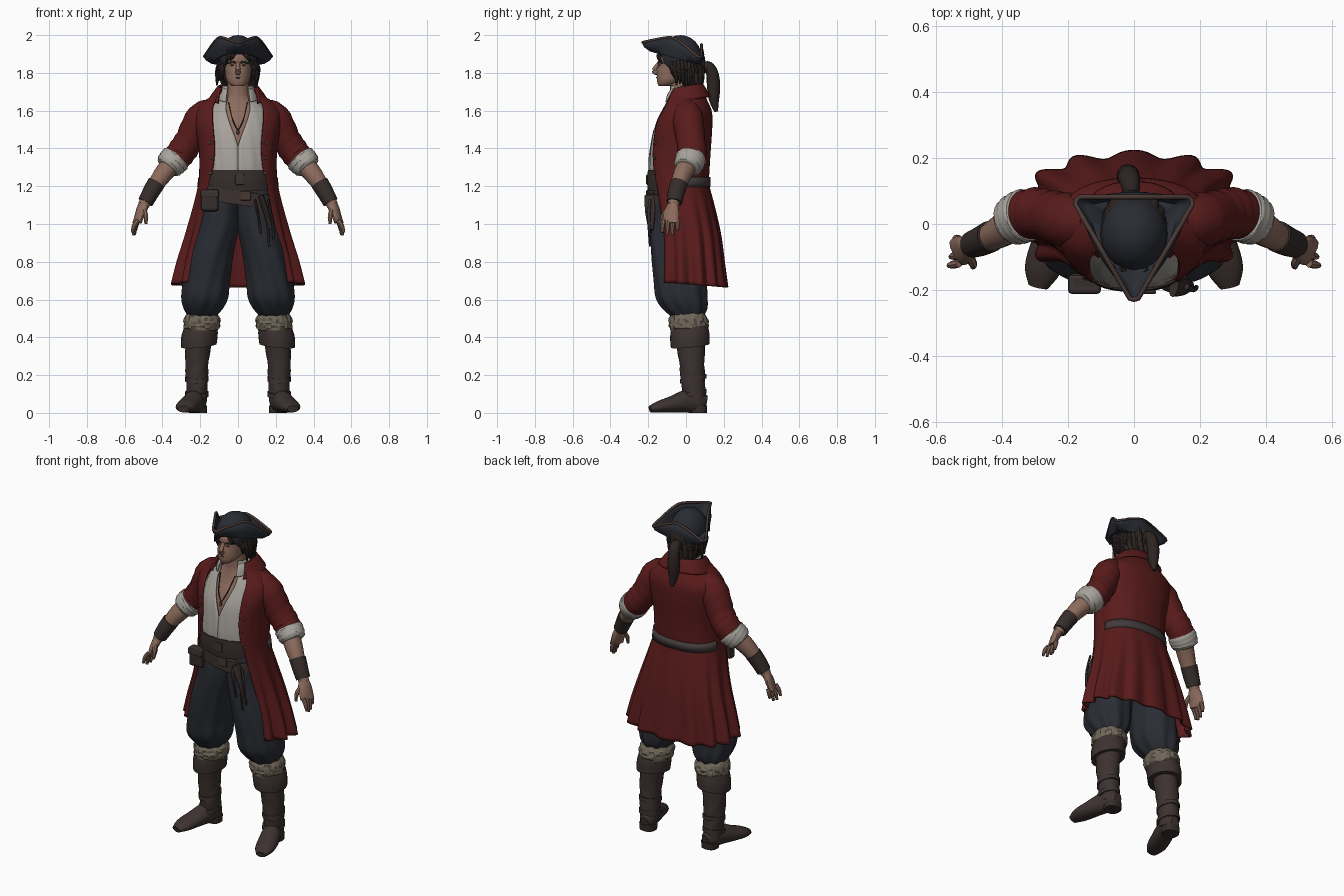
import bpy, bmesh, math, random
from mathutils import Vector
random.seed(4)

COLOURS = dict(red_cloth=(.102, .011, .011), navy_cloth=(.022, .025, .033), boot_leather=(.046, .032, .030),
               belt_leather=(.036, .026, .024), linen=(.39, .365, .33), skin=(.265, .148, .108),
               hair=(.026, .018, .016), fur=(.165, .135, .10), trim=(.065, .040, .034), grey_leather=(.056, .044, .044))
MATS = {}
for key, c in COLOURS.items():
    MATS[key] = bpy.data.materials.new(key)
    MATS[key].diffuse_color = (*c, 1)


def finish(name, bm, mat, mirror=False, thick=0, angle=40, bevel=0):
    for v in bm.verts:
        v.co.z = max(v.co.z, 0)
    bmesh.ops.recalc_face_normals(bm, faces=bm.faces)
    me = bpy.data.meshes.new(name)
    bm.to_mesh(me)
    bm.free()
    me.materials.append(MATS[mat])
    if angle:
        me.polygons.foreach_set("use_smooth", [True] * len(me.polygons))
        me.set_sharp_from_angle(angle=math.radians(angle))
    ob = bpy.data.objects.new(name, me)
    bpy.context.collection.objects.link(ob)
    if thick:
        m = ob.modifiers.new("thickness", 'SOLIDIFY')
        m.thickness, m.offset = thick, 0
    if bevel:
        m = ob.modifiers.new("bevel", 'BEVEL')
        m.width, m.segments = bevel, 2
    if mirror:
        m = ob.modifiers.new("mirror", 'MIRROR')
        m.use_mirror_merge = False
    return ob


def grid(name, rows, mat, closed=True, cap=True, **kw):
    """Join rows of points into a surface."""
    bm = bmesh.new()
    vs = [[bm.verts.new(p) for p in r] for r in rows]
    n = len(vs[0])
    for a, b in zip(vs, vs[1:]):
        for j in range(n if closed else n - 1):
            bm.faces.new((a[j], a[(j + 1) % n], b[(j + 1) % n], b[j]))
    if closed and cap:
        bm.faces.new(vs[0])
        bm.faces.new(vs[-1])
    return finish(name, bm, mat, **kw)


def curve(pts, k):
    """Catmull-Rom interpolation of tuples."""
    out = []
    for i in range(len(pts) - 1):
        q = [pts[max(0, min(len(pts) - 1, i + d))] for d in (-1, 0, 1, 2)]
        for s in range(k):
            t = s / k
            out.append(tuple(.5 * (2 * b + (c - a) * t + (2 * a - 5 * b + 4 * c - d) * t * t
                                   + (3 * b - a - 3 * c + d) * t ** 3) for a, b, c, d in zip(*q)))
    return out + [tuple(pts[-1])]


def pw(v, p):
    return math.copysign(abs(v) ** p, v)


def shell(name, rows, mat, n=48, k=4, p=.85, tilt=(0, 0), freq=10, twist=0, jitter=0, **kw):
    """Horizontal rings: z, cx, cy, rx, ry, front opening angle, fold depth."""
    closed = all(r[5] == 0 for r in rows)
    pts = []
    for z, cx, cy, rx, ry, t0, a in curve(rows, k):
        t0, ring = max(t0, 0), []
        for j in range(n if closed else n + 1):
            t = t0 + (2 * math.pi - 2 * t0) * j / n
            w = 1 + a * math.cos(freq * t + twist * z) + random.uniform(-jitter, jitter)
            x, y = rx * w * pw(math.sin(t), p), ry * w * pw(math.cos(t), p)
            ring.append((cx + x, cy - y, z + tilt[0] * x - tilt[1] * y))
        pts.append(ring)
    return grid(name, pts, mat, closed, **kw)


def tube(name, path, mat, n=14, k=4, wrinkle=0, **kw):
    """Round limb along a path of x, y, z, width, height."""
    path = curve([q if len(q) == 5 else (*q, q[3]) for q in path], k)
    pts = []
    for i, q in enumerate(path):
        tan = (Vector(path[min(i + 1, len(path) - 1)][:3]) - Vector(path[max(i - 1, 0)][:3])).normalized()
        side = tan.cross(Vector((0, 0, 1)))
        side = side.normalized() if side.length > .05 else Vector((1, 0, 0))
        up = side.cross(tan)
        ring = []
        for j in range(n):
            t = 2 * math.pi * j / n
            w = 1 + wrinkle * math.sin(2.2 * i + 2 * math.sin(t))
            ring.append(Vector(q[:3]) + side * q[3] * w * math.cos(t) + up * q[4] * w * math.sin(t))
        pts.append(ring)
    return grid(name, pts, mat, **kw)


def box(name, loc, size, mat, bevel=.008, **kw):
    bm = bmesh.new()
    bmesh.ops.create_cube(bm, size=1)
    for v in bm.verts:
        v.co = Vector([v.co[i] * size[i] + loc[i] for i in range(3)])
    return finish(name, bm, mat, angle=0, bevel=bevel, **kw)


def ball(name, loc, size, mat, **kw):
    bm = bmesh.new()
    bmesh.ops.create_uvsphere(bm, u_segments=20, v_segments=12, radius=1)
    for v in bm.verts:
        v.co = Vector([v.co[i] * size[i] + loc[i] for i in range(3)])
    return finish(name, bm, mat, **kw)


# Boots with heel, straps, turned cuffs and fur
shell("boot_shaft", [(.05, .218, .045, .052, .058, 0, 0), (.11, .217, .042, .055, .062, 0, .02), (.18, .218, .036, .058, .064, 0, .03),
                     (.28, .217, .03, .063, .068, 0, .03), (.4, .205, .022, .072, .08, 0, 0)], "boot_leather", n=24, freq=4, twist=60, p=1, mirror=True)
tube("boot_foot", [(.208, .108, .05, .025, .04), (.212, .075, .055, .046, .055), (.232, 0, .06, .054, .06), (.256, -.07, .045, .058, .045),
                   (.278, -.14, .032, .054, .032), (.29, -.19, .02, .03, .018)], "boot_leather", n=18, mirror=True)
shell("boot_heel", [(0, .212, .065, .047, .045, 0, 0), (.04, .212, .065, .049, .047, 0, 0)], "belt_leather", n=20, k=1, p=.8, mirror=True)
for z in (.1, .18):
    shell("boot_strap", [(z - .012, .218, .038, .062, .07, 0, 0), (z + .012, .218, .038, .062, .07, 0, 0)],
          "boot_leather", n=24, k=1, p=1, tilt=(0, .2), mirror=True)
shell("boot_cuff", [(.355, .207, .022, .092, .1, 0, .02), (.41, .204, .02, .095, .102, 0, .02), (.46, .198, .018, .088, .096, 0, 0)],
      "boot_leather", n=32, freq=4, p=.95, tilt=(-.1, .1), mirror=True)
shell("fur_cuff", [(.435, .192, .014, .086, .096, 0, 0), (.46, .192, .014, .096, .105, 0, 0), (.5, .19, .012, .095, .103, 0, 0),
                   (.53, .19, .012, .075, .085, 0, 0)], "fur", n=40, k=3, p=1, jitter=.05, angle=0, mirror=True)

# Baggy trousers
shell("trouser_leg", [(1.22, .09, -.045, .085, .115, 0, 0), (1.12, .097, -.043, .1, .138, 0, 0), (1.0, .102, -.042, .107, .143, 0, .012), (.85, .14, -.036, .116, .147, 0, .018),
                      (.7, .166, -.028, .122, .14, 0, .025), (.61, .175, -.022, .122, .135, 0, .035), (.55, .182, -.005, .1, .114, 0, .05),
                      (.5, .19, .01, .065, .075, 0, .03)], "navy_cloth", n=64, freq=9, twist=9, p=.95, mirror=True)

# Chest, neck and open shirt
shell("chest_and_neck", [(1.3, 0, -.035, .16, .135, 0, 0), (1.5, 0, -.02, .17, .135, 0, 0), (1.6, 0, 0, .145, .108, 0, 0), (1.66, 0, -.01, .08, .078, 0, 0),
                         (1.7, 0, -.02, .06, .064, 0, 0), (1.79, 0, -.025, .055, .06, 0, 0)], "skin", p=.95)
shell("shirt", [(1.19, 0, -.04, .178, .146, 0, .01), (1.3, 0, -.045, .175, .15, 0, .015), (1.41, 0, -.035, .18, .15, .0, .015),
                (1.5, 0, -.02, .185, .146, .12, .012), (1.6, 0, 0, .16, .122, .34, .01), (1.66, 0, -.005, .098, .094, .55, 0),
                (1.73, 0, -.015, .078, .08, .7, 0)], "linen", n=72, freq=18, twist=14, thick=.006)
shell("shirt_collar", [(1.725, 0, -.015, .08, .08, .7, 0), (1.7, 0, -.015, .095, .098, .62, 0), (1.665, 0, -.01, .108, .112, .58, 0)],
      "linen", tilt=(0, .2), thick=.006)
tube("necklace", [(.05, -.1, 1.645, .003), (.028, -.15, 1.55, .003), (0, -.166, 1.495, .003)], "belt_leather", n=6, mirror=True)
ball("pendant", (0, -.17, 1.485), (.008, .006, .012), "trim")

# Long open coat with pleated skirt, collar and buttons
shell("coat", [(.68, 0, .025, .335, .182, .8, .065), (.8, 0, .02, .31, .173, .8, .05), (.95, 0, .01, .268, .166, .8, .035), (1.1, 0, -.015, .23, .161, .78, .015),
               (1.22, 0, -.038, .204, .156, .78, 0), (1.3, 0, -.04, .2, .158, .66, .005), (1.4, 0, -.035, .203, .159, .6, .005), (1.52, 0, -.02, .222, .153, .58, 0),
               (1.6, 0, 0, .218, .132, .6, 0), (1.655, 0, 0, .16, .11, .75, 0), (1.7, 0, -.005, .1, .092, 1.0, 0)],
      "red_cloth", n=128, freq=14, tilt=(0, -.08), thick=.012)
shell("coat_collar", [(1.68, 0, -.005, .1, .094, 1.0, 0), (1.725, 0, -.008, .1, .088, 1.05, 0), (1.705, 0, -.005, .12, .104, .9, 0),
                      (1.655, 0, 0, .155, .125, .68, 0)], "red_cloth", tilt=(0, .15), thick=.01)
for z, x, y in ((1.27, .145, -.163), (1.35, .145, -.163), (1.43, .15, -.158), (1.51, .165, -.137)):
    ball("coat_button", (x, y, z), (.01, .008, .01), "trim", mirror=True)
shell("coat_back_belt", [(1.195, 0, -.037, .214, .163, 1.75, 0), (1.248, 0, -.039, .208, .163, 1.75, 0)], "grey_leather", k=1, thick=.01)

# Sleeves, rolled cuffs, arms, bracers and hands
tube("coat_sleeve", [(.13, .005, 1.61, .06), (.195, .01, 1.56, .082), (.255, .025, 1.447, .077), (.3, .033, 1.38, .077), (.335, .025, 1.335, .073)],
     "red_cloth", n=24, k=5, wrinkle=.03, mirror=True)
tube("rolled_cuff", [(.318, .03, 1.36, .068), (.328, .027, 1.347, .08), (.35, .017, 1.326, .079), (.37, .006, 1.306, .072), (.378, .002, 1.297, .054)],
     "linen", n=24, wrinkle=.025, mirror=True)
tube("forearm", [(.34, .02, 1.33, .055), (.4, -.02, 1.26, .05), (.46, -.052, 1.17, .037), (.5, -.068, 1.1, .03)], "skin", mirror=True)
tube("bracer", [(.433, -.037, 1.216, .048), (.463, -.052, 1.165, .045), (.49, -.062, 1.115, .041)], "belt_leather", n=18, mirror=True)
tube("palm", [(.496, -.066, 1.11, .028, .026), (.512, -.076, 1.07, .042, .024), (.53, -.083, 1.02, .045, .019), (.534, -.085, 1.005, .04, .014)],
     "skin", mirror=True)
for i in range(4):
    o, drop = .024 * (i - 1.5), (.06, .075, .072, .05)[i]
    tube("finger", [(.53, -.083 + o, 1.02, .0125), (.55 - .004 * i, -.084 + o * 1.1, 1.02 - drop * .5, .012), (.56 - .006 * i, -.086 + o * 1.1, 1.015 - drop, .008)],
         "skin", n=8, mirror=True)
tube("thumb", [(.503, -.09, 1.085, .014), (.488, -.12, 1.045, .013), (.488, -.13, 1.0, .008)], "skin", n=8, mirror=True)

# Waist sash, slanted belt, buckles, pouch and hanging straps
shell("waist_sash", [(1.175, 0, -.042, .19, .16, 0, 0), (1.23, 0, -.043, .192, .162, 0, .005), (1.285, 0, -.044, .186, .158, 0, 0)],
      "belt_leather", freq=14, p=.85)
shell("slanted_belt", [(1.11, 0, -.042, .205, .16, 0, 0), (1.185, 0, -.042, .2, .164, 0, 0)], "boot_leather", k=1, p=.85, tilt=(-.16, .05))
box("sash_buckle", (.01, -.205, 1.235), (.05, .012, .055), "boot_leather")
box("belt_buckle", (.04, -.206, 1.15), (.055, .012, .05), "trim")
box("pouch", (-.15, -.178, 1.125), (.095, .055, .115), "belt_leather", bevel=.015)
box("pouch_flap", (-.15, -.182, 1.16), (.1, .06, .045), "boot_leather", bevel=.012)
tube("holster", [(.12, -.185, 1.15, .036, .015), (.15, -.188, 1.06, .028, .015), (.172, -.185, .97, .014, .01)], "belt_leather")
for x, z in ((.12, .95), (.165, .88), (.19, .92)):
    tube("hanging_strap", [(x - .03, -.19, 1.13, .009, .006), (x - .01, -.198, 1.03, .009, .006), (x, -.19, z, .007, .005)], "boot_leather", n=8)

# Head and face
shell("head", [(1.73, 0, -.112, .03, .032, 0, 0), (1.742, 0, -.1, .047, .05, 0, 0), (1.765, 0, -.08, .062, .074, 0, 0), (1.8, 0, -.06, .069, .094, 0, 0),
               (1.84, 0, -.05, .073, .098, 0, 0), (1.89, 0, -.045, .073, .1, 0, 0), (1.94, 0, -.04, .045, .06, 0, 0)], "skin", p=.95)
tube("nose", [(0, -.138, 1.858, .009), (0, -.156, 1.835, .011), (0, -.168, 1.815, .013), (0, -.163, 1.805, .014), (0, -.145, 1.797, .012)], "skin", n=12)
tube("eyebrow", [(.012, -.147, 1.853, .004, .005), (.032, -.143, 1.858, .005, .006), (.054, -.122, 1.85, .003, .004)], "hair", n=8, mirror=True)
ball("eye", (.03, -.14, 1.841), (.011, .006, .004), "trim", mirror=True)
tube("mouth", [(-.02, -.146, 1.773, .002), (0, -.155, 1.775, .004), (.02, -.146, 1.773, .002)], "trim", n=8)

# Hair, loose locks and ponytail
shell("hair_mass", [(1.715, 0, .015, .06, .06, 1.5, .04), (1.76, 0, 0, .085, .085, 1.35, .05), (1.82, 0, -.01, .09, .098, 1.15, .05), (1.88, 0, -.02, .088, .108, .9, .04),
                    (1.92, 0, -.03, .07, .09, .6, 0)], "hair", n=64, freq=17, twist=25, thick=.016)
for i in range(24):
    t = .95 + 4.38 * i / 23
    s, c, z = math.sin(t), math.cos(t), random.uniform(1.71, 1.79)
    f = random.uniform(1.05, 1.35)
    tube("hair_lock", [(.082 * s, -.02 - .1 * c, 1.88, .012), (.104 * s, -.015 - .098 * c, 1.82, .016), (.085 * s * f, -.01 - .075 * c * f, z, .005)], "hair", n=7)
for x, z in ((-.03, 1.865), (-.05, 1.84), (.05, 1.86)):
    tube("fringe_lock", [(x * .6, -.135, 1.905, .012), (x, -.145, 1.885, .011), (x * 1.35, -.13, z, .004)], "hair", n=7)
tube("ponytail", [(-.01, .075, 1.81, .024), (-.01, .112, 1.835, .028), (-.015, .138, 1.8, .033), (-.018, .146, 1.73, .035), (-.018, .148, 1.66, .028), (-.015, .16, 1.595, .01)],
     "hair", n=12, k=5)

# Three-cornered hat: crown, folded brim and edge trim
ball("hat_crown", (0, -.03, 1.885), (.102, .112, .115), "navy_cloth")
inner, fold, wall, rim = [], [], [], []
for j in range(96):
    a = 2 * math.pi * j / 96
    # straight-sided triangle with blunted corners
    b = (a % (2 * math.pi / 3)) - math.pi / 3
    r = min(.11 / math.cos(b), .201)
    w = (r - .11) / .091
    front = math.cos(a) > .5
    corner, mid = (1.962 if front else 1.885), (1.988 if math.cos(a) > -.5 else 1.95)

    def at(r, z=None):
        y = -.028 - r * math.cos(a)
        return Vector((r * math.sin(a), y, 1.875 - .27 * (y + .03) if z is None else z))
    inner.append(at(.08))
    fold.append(at(.11 + .05 * w))
    rim.append(at(r, mid + (corner - mid) * w ** .8))
    wall.append((fold[-1] + rim[-1]) / 2 + Vector((math.sin(a), -math.cos(a), 0)) * .01)
grid("hat_brim", [inner, fold, wall, rim], "navy_cloth", cap=False, thick=.01, angle=60)
cu = bpy.data.curves.new("hat_trim", 'CURVE')
cu.dimensions, cu.bevel_depth, cu.bevel_resolution = '3D', .0075, 2
sp = cu.splines.new('POLY')
sp.points.add(len(rim) - 1)
for pt, co in zip(sp.points, rim):
    pt.co = (*co, 1)
sp.use_cyclic_u = True
cu.materials.append(MATS["trim"])
bpy.context.collection.objects.link(bpy.data.objects.new("hat_trim", cu))
